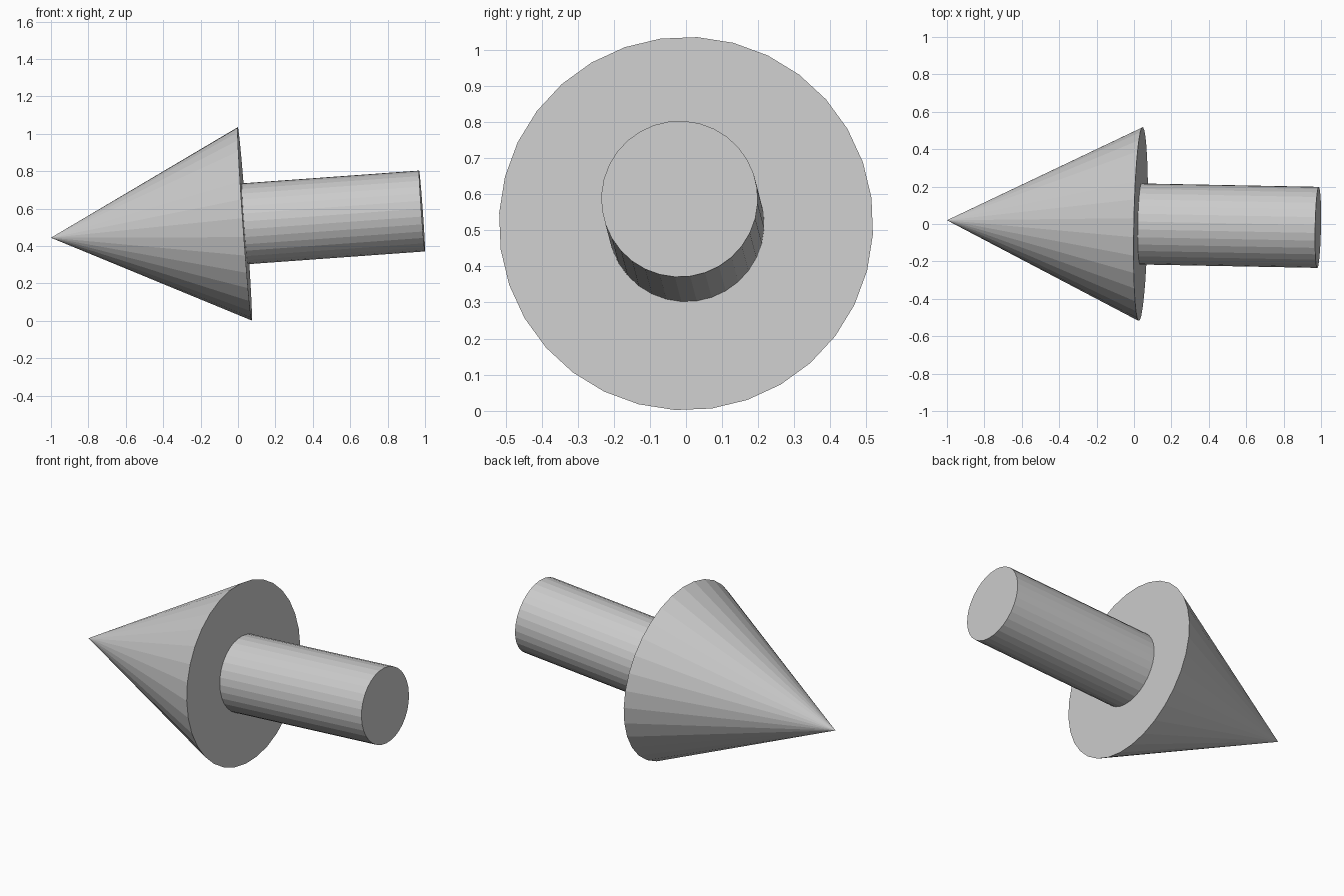
import bpy, bmesh, math
from mathutils import Vector, Matrix

if "Cube" in bpy.data.objects:
    bpy.data.objects.remove(bpy.data.objects["Cube"])

SIDES = 32
tip = Vector((-1.0, 0.02, 0.444))
shaft_end = Vector((0.984, -0.018, 0.587))
axis = (shaft_end - tip).normalized()
length = (shaft_end - tip).length
head_length = 1.039

# Frame running from the tip along the slightly tilted axis
u = (Vector((0, 1, 0)) - axis * axis.y).normalized()
v = axis.cross(u)
frame = Matrix((u, v, axis)).transposed().to_4x4()
place = Matrix.Translation(tip) @ frame @ Matrix.Rotation(math.radians(7.85), 4, 'Z')


def taper(name, start, end, r_start, r_end):
    """Flat-shaded cone or cylinder between two distances along the axis."""
    bm = bmesh.new()
    bmesh.ops.create_cone(bm, cap_ends=True, segments=SIDES,
                          radius1=r_start, radius2=r_end, depth=end - start)
    bmesh.ops.translate(bm, verts=bm.verts, vec=(0, 0, (start + end) / 2))
    bmesh.ops.remove_doubles(bm, verts=bm.verts, dist=1e-5)
    bmesh.ops.recalc_face_normals(bm, faces=bm.faces)
    mesh = bpy.data.meshes.new(name)
    bm.to_mesh(mesh)
    bm.free()
    obj = bpy.data.objects.new(name, mesh)
    obj.matrix_world = place
    bpy.context.collection.objects.link(obj)


# Pointed head
taper("arrow_head", 0, head_length, 0, 0.519)
# Round shaft, seated slightly inside the head
taper("arrow_shaft", head_length - 0.01, length, 0.217, 0.217)
